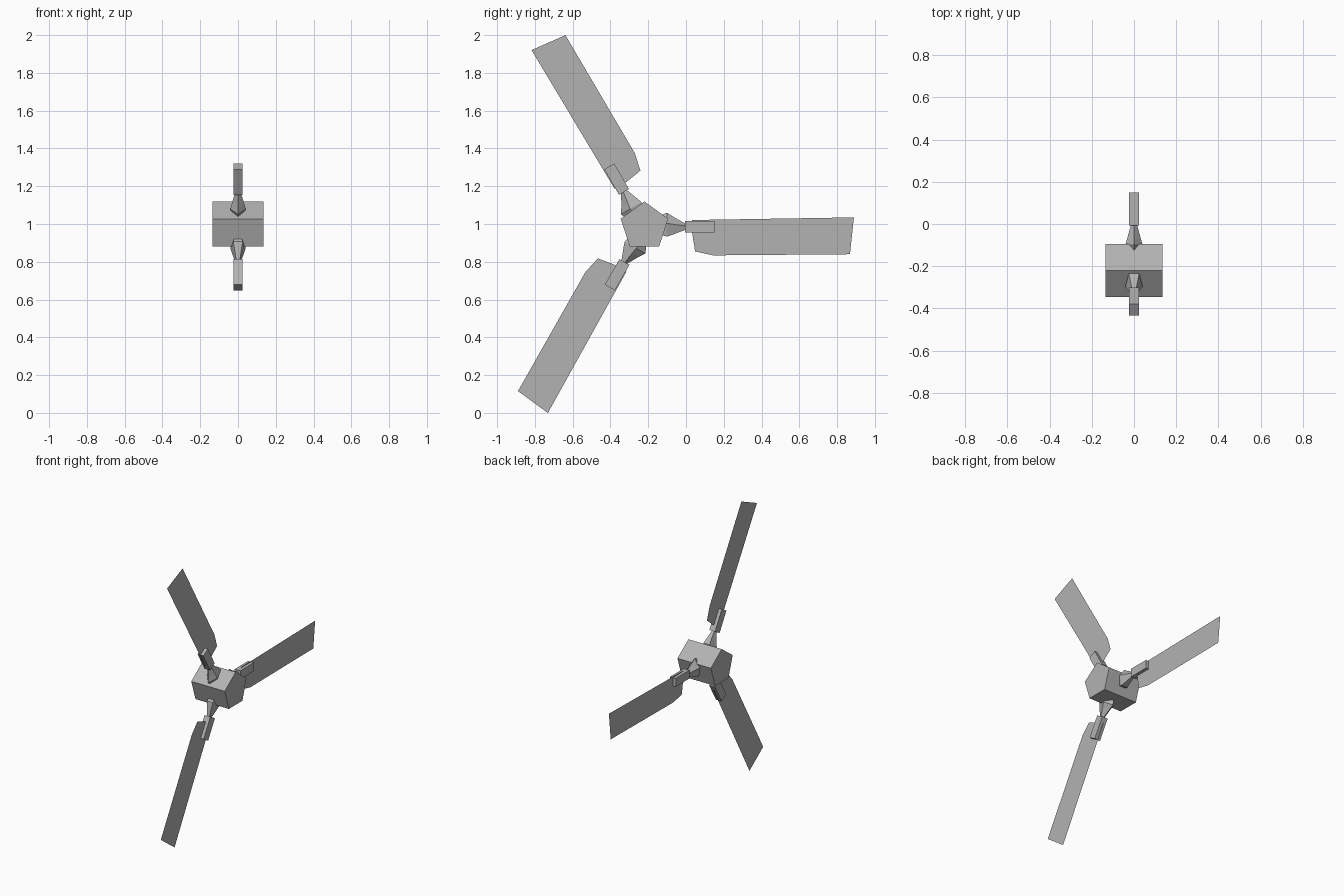
import bpy, bmesh, math
from mathutils import Matrix, Vector

if "Cube" in bpy.data.objects:
    bpy.data.objects.remove(bpy.data.objects["Cube"])

CENTRE = Vector((0, -0.22, 0.985))
grey = bpy.data.materials.new("mid grey")
grey.diffuse_color = (0.45, 0.45, 0.45, 1)
grey.use_nodes = True
grey.node_tree.nodes["Principled BSDF"].inputs["Base Color"].default_value = grey.diffuse_color


def make(name, rings, angle=0.0):
    """Loft rings of (x, y, z) points, cap both ends, and turn round the rotor axis."""
    bm = bmesh.new()
    loops = [[bm.verts.new(p) for p in ring] for ring in rings]
    for a, b in zip(loops, loops[1:]):
        for i in range(len(a)):
            j = (i + 1) % len(a)
            bm.faces.new((a[i], a[j], b[j], b[i]))
    bm.faces.new(loops[0])
    if len(loops) > 1:
        bm.faces.new(loops[-1])
    bmesh.ops.recalc_face_normals(bm, faces=bm.faces)
    bm.transform(Matrix.Translation(CENTRE) @ Matrix.Rotation(angle, 4, 'X'))
    mesh = bpy.data.meshes.new(name)
    bm.to_mesh(mesh)
    bm.free()
    mesh.materials.append(grey)
    ob = bpy.data.objects.new(name, mesh)
    bpy.context.collection.objects.link(ob)
    return ob


# Five-sided hub lying along the rotor axis
angles = [math.radians(90 + 72 * i) for i in range(5)]
make("hub", [[(x, 0.132 * math.cos(a), 0.002 + 0.132 * math.sin(a)) for a in angles]
             for x in (-0.135, 0.135)])


def arm_ring(y, half_width, top, low):
    """Five-sided section with a ridge on top and a narrow flat base."""
    w = half_width
    return [(0, y, top), (w, y, 0.25 * top), (0.6 * w, y, low),
            (-0.6 * w, y, low), (-w, y, 0.25 * top)]


# Blade outline in its own plane: distance from the axis, and height
BLADE = [(0.253, 0.036), (1.109, 0.05), (1.088, -0.145),
         (0.363, -0.151), (0.268, -0.13), (0.253, -0.035)]

for i in range(3):
    turn = math.radians(120 * i)
    # Tapered arm from the hub out to the bracket
    make(f"arm_{i + 1}", [arm_ring(0.05, 0.022, 0.045, -0.03),
                          arm_ring(0.12, 0.041, 0.075, -0.052),
                          arm_ring(0.148, 0.033, 0.056, -0.042),
                          arm_ring(0.222, 0.013, 0.014, -0.014)], turn)
    # Bracket gripping the root of the blade
    make(f"bracket_{i + 1}", [[(-0.023, y, -0.029), (0.023, y, -0.029),
                               (0.023, y, 0.032), (-0.023, y, 0.032)]
                              for y in (0.214, 0.37)], turn)
    # Thin sheet blade
    make(f"blade_{i + 1}", [[(0, y, z) for y, z in BLADE]], turn)
